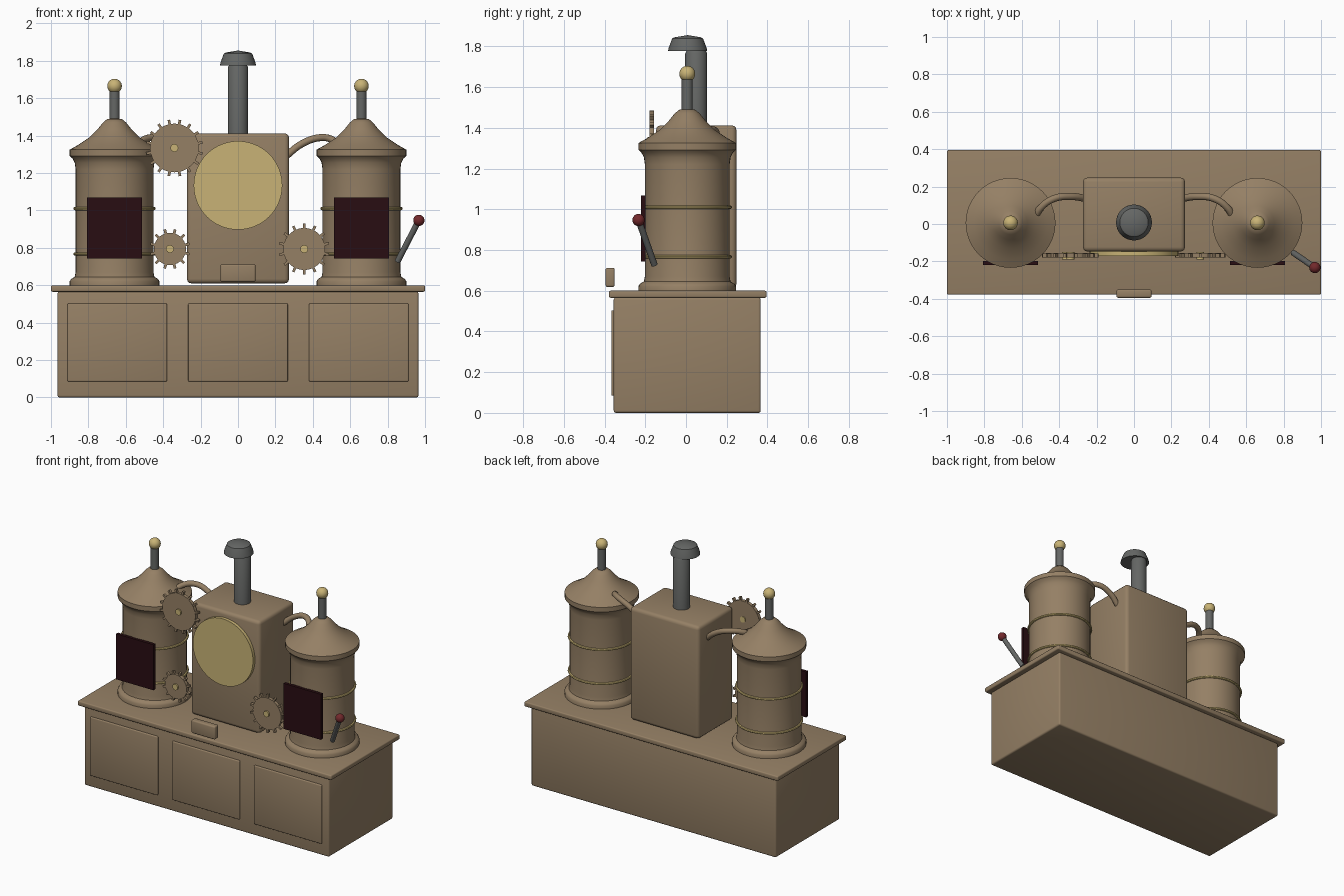
import bpy, bmesh
from math import pi, sin, cos, radians
from mathutils import Vector

cube = bpy.data.objects.get("Cube")
if cube:
    bpy.data.objects.remove(cube, do_unlink=True)


def material(name, rgb):
    m = bpy.data.materials.new(name)
    m.use_nodes = True
    m.diffuse_color = (*rgb, 1)
    m.node_tree.nodes["Principled BSDF"].inputs["Base Color"].default_value = (*rgb, 1)
    return m


BROWN = material("warm brown", (0.30, 0.215, 0.13))
GOLD = material("pale brass", (0.58, 0.45, 0.18))
GREY = material("iron grey", (0.13, 0.135, 0.13))
DARK = material("dark maroon", (0.022, 0.004, 0.006))
RED = material("knob red", (0.17, 0.022, 0.025))


def finish(name, bm, mat, smooth=True):
    bmesh.ops.recalc_face_normals(bm, faces=bm.faces)
    mesh = bpy.data.meshes.new(name)
    bm.to_mesh(mesh)
    bm.free()
    mesh.materials.append(mat)
    ob = bpy.data.objects.new(name, mesh)
    bpy.context.collection.objects.link(ob)
    if smooth:
        bpy.ops.object.select_all(action='DESELECT')
        ob.select_set(True)
        bpy.context.view_layer.objects.active = ob
        bpy.ops.object.shade_smooth_by_angle(angle=radians(35))
    return ob


def box(name, lo, hi, mat, bevel=0.0):
    lo, hi = Vector(lo), Vector(hi)
    bm = bmesh.new()
    bmesh.ops.create_cube(bm, size=1)
    bmesh.ops.scale(bm, vec=hi - lo, verts=bm.verts)
    bmesh.ops.translate(bm, vec=(lo + hi) / 2, verts=bm.verts)
    if bevel:
        bmesh.ops.bevel(bm, geom=bm.edges[:], offset=bevel, segments=3,
                        profile=0.5, affect='EDGES')
    return finish(name, bm, mat, bool(bevel))


def rod(name, a, b, r, mat, sides=24):
    a, b = Vector(a), Vector(b)
    bm = bmesh.new()
    bmesh.ops.create_cone(bm, cap_ends=True, segments=sides, radius1=r, radius2=r,
                          depth=(b - a).length)
    turn = Vector((0, 0, 1)).rotation_difference(b - a)
    bmesh.ops.rotate(bm, matrix=turn.to_matrix(), verts=bm.verts)
    bmesh.ops.translate(bm, vec=(a + b) / 2, verts=bm.verts)
    return finish(name, bm, mat)


def ball(name, at, r, mat):
    bm = bmesh.new()
    bmesh.ops.create_uvsphere(bm, u_segments=24, v_segments=14, radius=r)
    bmesh.ops.translate(bm, vec=at, verts=bm.verts)
    return finish(name, bm, mat)


def lathe(name, profile, x, y, mat, sides=48, closed=False):
    # Spin a (radius, height) profile about a vertical axis
    bm = bmesh.new()
    verts = [bm.verts.new((r, 0, z)) for r, z in profile]
    edges = [bm.edges.new(p) for p in zip(verts, verts[1:])]
    if closed:
        edges.append(bm.edges.new((verts[-1], verts[0])))
    bmesh.ops.spin(bm, geom=verts + edges, axis=(0, 0, 1), cent=(0, 0, 0),
                   steps=sides, angle=2 * pi)
    bmesh.ops.remove_doubles(bm, verts=bm.verts, dist=1e-4)
    bmesh.ops.translate(bm, vec=(x, y, 0), verts=bm.verts)
    return finish(name, bm, mat)


def gear(name, x, z, r, outer, teeth):
    bm = bmesh.new()
    bmesh.ops.create_cone(bm, cap_ends=True, segments=48, radius1=r, radius2=r, depth=0.024)
    for i in range(teeth):
        a = 2 * pi * (i + 0.5) / teeth
        tooth = bmesh.ops.create_cube(bm, size=1)["verts"]
        for v in tooth:
            u = r - 0.01 + (v.co.x + 0.5) * (outer - r + 0.01)
            w = v.co.y * 0.014
            v.co = (u * cos(a) - w * sin(a), u * sin(a) + w * cos(a), v.co.z * 0.02)
    for v in bm.verts:
        v.co = (x + v.co.x, -0.168 + v.co.z, z + v.co.y)
    finish(name, bm, BROWN)
    rod(name + "_hub", (x, -0.15, z), (x, -0.19, z), 0.021, GOLD)


def pipe(name, points, r, mat):
    curve = bpy.data.curves.new(name, 'CURVE')
    curve.dimensions = '3D'
    curve.bevel_depth = r
    curve.bevel_resolution = 4
    curve.use_fill_caps = True
    spline = curve.splines.new('BEZIER')
    spline.bezier_points.add(len(points) - 1)
    for p, co in zip(spline.bezier_points, points):
        p.co = co
        p.handle_left_type = p.handle_right_type = 'AUTO'
    curve.materials.append(mat)
    ob = bpy.data.objects.new(name, curve)
    bpy.context.collection.objects.link(ob)


# Cabinet, counter top and front panels
box("cabinet", (-0.965, -0.355, 0), (0.965, 0.367, 0.567), BROWN, 0.012)
box("counter_top", (-1, -0.378, 0.565), (1, 0.395, 0.6), BROWN, 0.008)
for i, x in enumerate((-0.646, 0, 0.646)):
    box(f"cabinet_panel_{i + 1}", (x - 0.266, -0.367, 0.085), (x + 0.266, -0.345, 0.503),
        BROWN, 0.006)

# Central boiler box, dial, handle and chimney
box("boiler_box", (-0.273, -0.147, 0.61), (0.273, 0.248, 1.412), BROWN, 0.024)
rod("dial", (0, -0.14, 1.134), (0, -0.17, 1.134), 0.237, GOLD, 64)
box("drawer_handle", (-0.094, -0.395, 0.618), (0.094, -0.35, 0.712), BROWN, 0.01)
lathe("chimney", [(0, 1.38), (0.054, 1.38), (0.054, 1.765), (0.046, 1.78), (0, 1.78)],
      0, 0.05, GREY, 32)
lathe("chimney_cap", [(0, 1.776), (0.096, 1.776), (0.094, 1.79), (0.076, 1.838),
                      (0.066, 1.844), (0, 1.855)], 0, 0.008, GREY, 32)

# Paired drums with bands, finials, doors and pipes
DRUM = [(0, 0.595), (0.24, 0.595), (0.24, 0.622), (0.232, 0.634), (0.213, 0.645),
        (0.208, 0.67), (0.208, 1.22), (0.213, 1.255), (0.225, 1.278), (0.24, 1.292),
        (0.24, 1.325), (0.195, 1.35), (0.135, 1.39), (0.09, 1.435), (0.062, 1.47),
        (0.04, 1.488), (0, 1.495)]
Y = 0.006
for side, s in (("left", 1), ("right", -1)):
    x = 0.66 * s
    lathe(side + "_drum", DRUM, x, Y, BROWN)
    for level, z in (("lower", 0.767), ("upper", 1.01)):
        ring = [(0.211 + 0.009 * cos(k * pi / 4), z + 0.009 * sin(k * pi / 4))
                for k in range(8)]
        lathe(f"{side}_{level}_band", ring, x, Y, GOLD, closed=True)
    rod(side + "_finial_rod", (x, Y, 1.48), (x, Y, 1.64), 0.027, GREY)
    ball(side + "_finial_ball", (x, Y, 1.665), 0.039, GOLD)
    box(side + "_firebox_door", (x - 0.147, -0.22, 0.744), (x + 0.147, -0.198, 1.068), DARK)
    pipe(side + "_pipe", [(s * px, py, pz) for px, py, pz in
         ((0.25, 0.135, 1.285), (0.34, 0.147, 1.355), (0.43, 0.135, 1.388),
          (0.5, 0.085, 1.38), (0.53, 0.03, 1.35))], 0.019, BROWN)

# Gears
gear("upper_gear", -0.34, 1.334, 0.13, 0.153, 16)
gear("small_gear", -0.364, 0.794, 0.086, 0.108, 12)
gear("side_gear", 0.354, 0.794, 0.112, 0.136, 14)

# Lever
rod("lever_rod", (0.853, -0.155, 0.727), (0.967, -0.233, 0.947), 0.016, GREY)
ball("lever_knob", (0.967, -0.233, 0.947), 0.03, RED)
